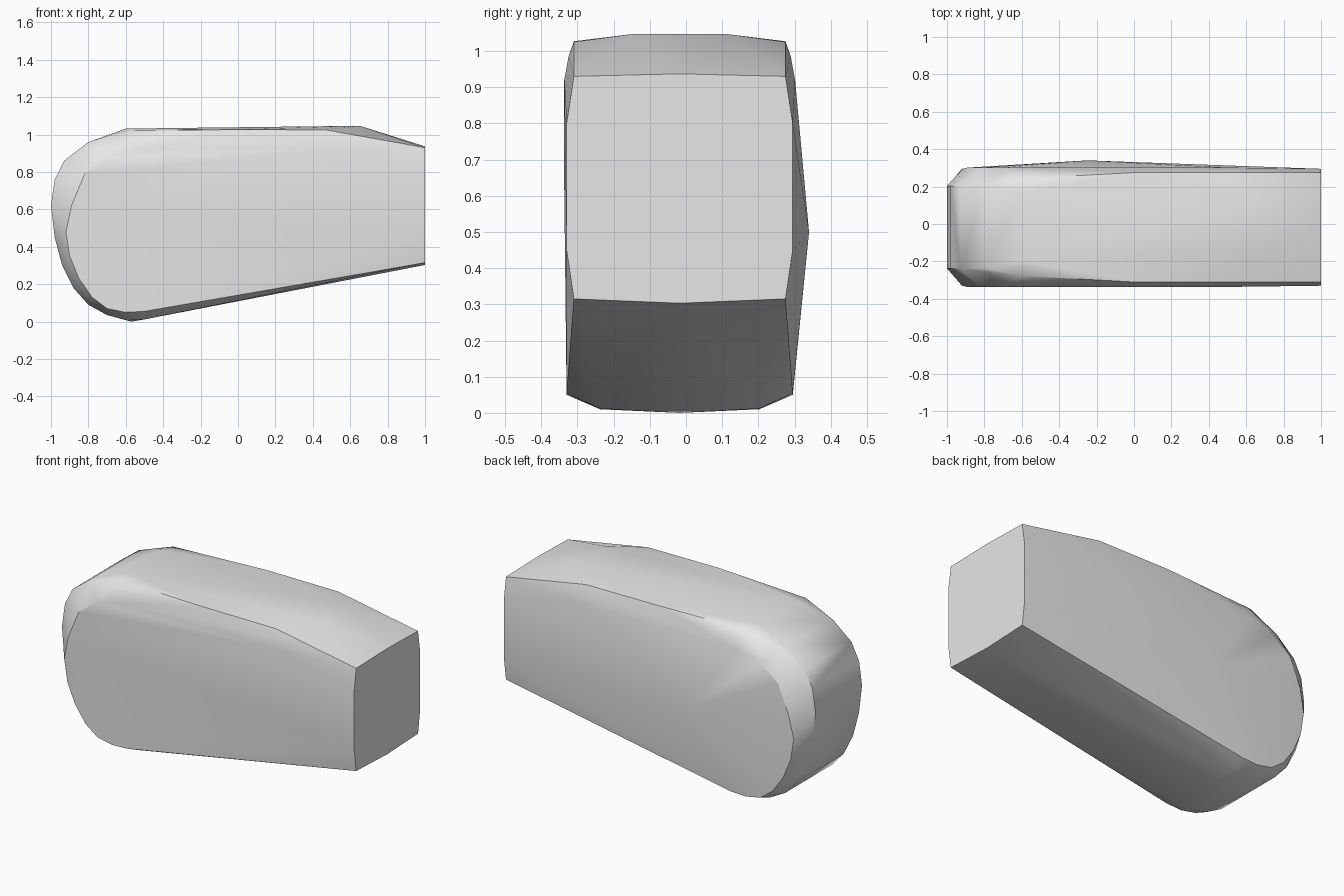
import bpy
import bmesh
import math

default_cube = bpy.data.objects.get("Cube")
if default_cube:
    bpy.data.objects.remove(default_cube, do_unlink=True)

MIDDLE_Y = -0.0175  # plane about which the two flanks are mirrored


def make_material(name, color):
    material = bpy.data.materials.new(name)
    material.use_nodes = True
    material.diffuse_color = color
    material.node_tree.nodes["Principled BSDF"].inputs["Base Color"].default_value = color
    return material


def add_mirrored(bm, profile):
    """Add each (x, z, half width) point on both sides of the middle plane."""
    for x, z, half_width in profile:
        for side in (-1, 1):
            bm.verts.new((x, MIDDLE_Y + side * half_width, z))


def with_width(outline, half_width):
    return [(x, z, half_width) for x, z in outline]


def build_shell(name, profiles, extra_points, material):
    """Wrap a tight skin around the given profiles and shade it smooth."""
    bm = bmesh.new()
    for profile in profiles:
        add_mirrored(bm, profile)
    for point in extra_points:
        bm.verts.new(point)
    hull = bmesh.ops.convex_hull(bm, input=bm.verts[:])
    unused = {v for key in ("geom_interior", "geom_unused") for v in hull[key]
              if isinstance(v, bmesh.types.BMVert) and v.is_valid}
    bmesh.ops.delete(bm, geom=list(unused), context="VERTS")
    bmesh.ops.dissolve_limit(bm, angle_limit=math.radians(0.5),
                             verts=bm.verts[:], edges=bm.edges[:])
    bmesh.ops.recalc_face_normals(bm, faces=bm.faces[:])
    mesh = bpy.data.meshes.new(name)
    bm.to_mesh(mesh)
    bm.free()
    mesh.materials.append(material)
    shell = bpy.data.objects.new(name, mesh)
    bpy.context.collection.objects.link(shell)
    bpy.ops.object.select_all(action="DESELECT")
    shell.select_set(True)
    bpy.context.view_layer.objects.active = shell
    bpy.ops.object.shade_smooth_by_angle(angle=math.radians(30))
    return shell


# Rounded nose and belly
nose = with_width([(-.8, .96), (-.93, .86), (-.98, .76), (-1, .62), (-.98, .45),
                   (-.94, .3), (-.88, .18), (-.8, .09), (-.7, .035),
                   (-.6, .01), (-.5, .012)], .22)

# Crown of the top and its creased shoulders
crown = [(.65, 1.047, .13), (-.6, 1.032, .18)]
shoulder = [(1, .93, .2925), (.47, 1.025, .2925), (0, 1.027, .2925),
            (-.6, 1.02, .26), (-.8, .95, .235)]
shoulder_round = [(.48, .985, .307), (-.55, .98, .297)]

# Flat flank with its sharp lower rim
flank = with_width([(1, .45), (1, .8), (-.92, .48), (-.9, .35), (-.85, .23),
                    (-.78, .13), (-.7, .07), (-.6, .05), (-.5, .055)], .3125)
flank_top = with_width([(.5, .92), (-.55, .92), (-.7, .88),
                        (-.82, .79), (-.89, .62)], .319)
tail_corner = [(1, .315, .2925)]

# Low ridges along the centre and the bulge on the back
ridge = [(-.57, MIDDLE_Y, 0), (1, MIDDLE_Y, .303), (1, MIDDLE_Y, .937)]
back_bulge = [(-.25, .34, .5)]

grey = make_material("plain grey", (.8, .8, .8, 1))
build_shell("rounded_body",
            [nose, crown, shoulder, shoulder_round, flank, flank_top, tail_corner],
            ridge + back_bulge, grey)
